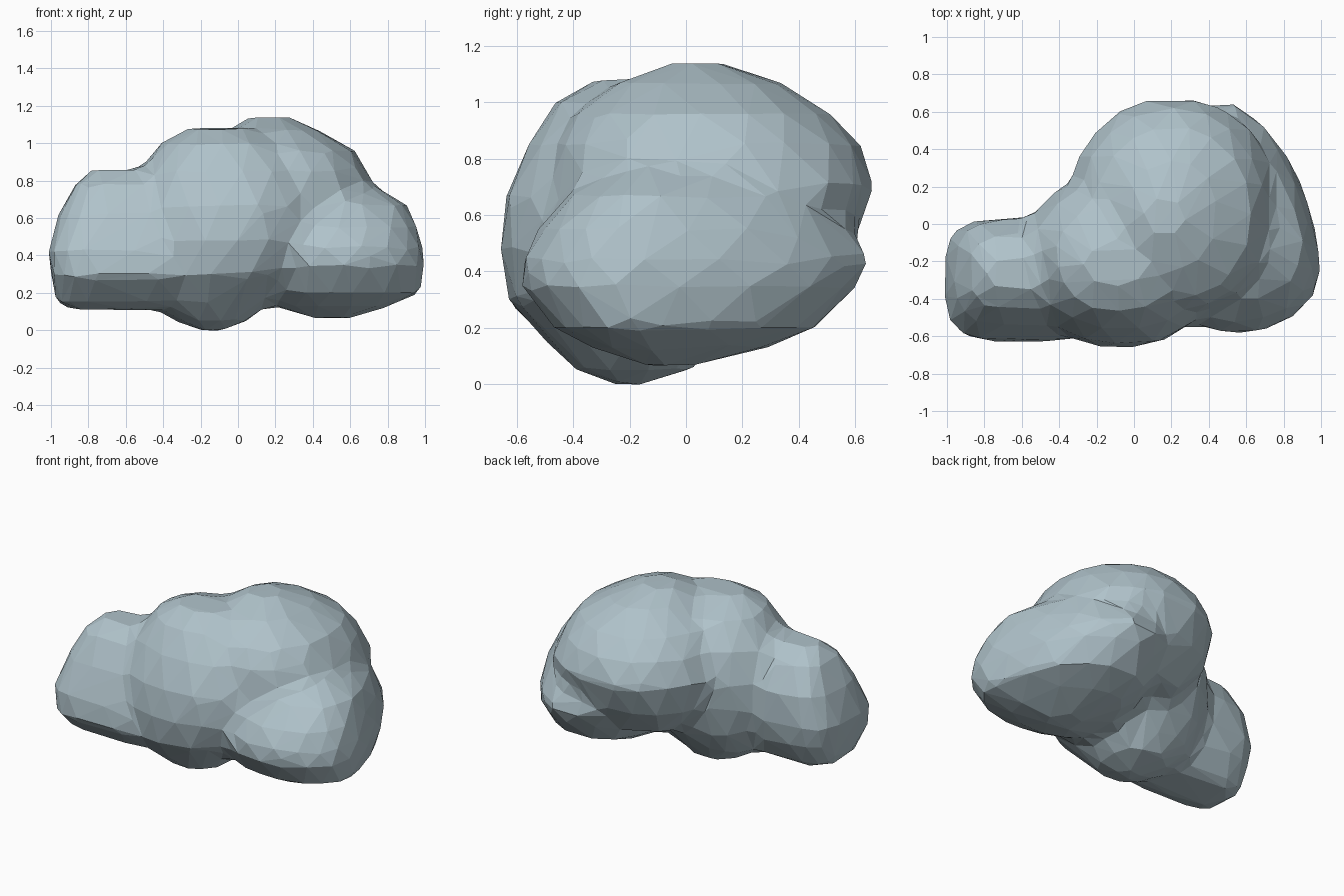
import bpy, bmesh, math, random

random.seed(7)
if "Cube" in bpy.data.objects:
    bpy.data.objects.remove(bpy.data.objects["Cube"], do_unlink=True)

stone = bpy.data.materials.new("pale blue grey")
stone.use_nodes = True
colour = (0.43, 0.54, 0.59, 1)
stone.diffuse_color = colour
stone.node_tree.nodes["Principled BSDF"].inputs["Base Color"].default_value = colour

bm = bmesh.new()


def rounded(value, power):
    """Squarer than a sine when the power is above two."""
    return math.copysign(abs(value) ** (2 / power), value)


def add_lobe(rings, power=2.2, sides=18, belly=0.5, back_skew=0.0):
    """Convex lump around rings of (z, x min, x max, y min, y max).
    The belly is where, from front to back, the lump is widest."""
    points = []
    for level, (z, left, right, front, back) in enumerate(rings):
        cx, rx = (left + right) / 2, (right - left) / 2
        cy = front + belly * (back - front)
        is_cap = level in (0, len(rings) - 1)
        count = 8 if is_cap else sides
        for i in range(count):
            angle = math.tau * (i + level % 2 / 2) / count + random.uniform(-0.06, 0.06)
            grow = random.uniform(1.0, 1.03)
            x = cx + rx * grow * rounded(math.cos(angle), power)
            across = rounded(math.sin(angle), power)
            ry = back - cy if across > 0 else cy - front
            y = cy + ry * grow * across
            x -= back_skew * max(0, y - cy)
            points.append(bm.verts.new((x, y, z)))
    hull = bmesh.ops.convex_hull(bm, input=points)
    spare = {v for v in hull["geom_interior"] + hull["geom_unused"]
             if isinstance(v, bmesh.types.BMVert)}
    bmesh.ops.delete(bm, geom=list(spare), context='VERTS')


# Small boxy lump at the side
add_lobe([
    (.11, -.88, -.3, -.38, -.12),
    (.15, -.97, -.25, -.48, -.08),
    (.29, -.99, -.2, -.63, 0),
    (.42, -1.01, -.2, -.62, .03),
    (.62, -.95, -.2, -.54, .02),
    (.78, -.87, -.2, -.45, -.06),
    (.86, -.78, -.3, -.35, -.18),
], power=3.6)

# Tall lump in the middle of the front, reaching the ground
add_lobe([
    (0, -.2, -.08, -.26, -.15),
    (.05, -.33, .05, -.39, .02),
    (.15, -.48, .15, -.49, .1),
    (.3, -.55, .32, -.62, .2),
    (.48, -.59, .43, -.66, .25),
    (.66, -.57, .45, -.64, .28),
    (.85, -.52, .38, -.56, .22),
    (1, -.41, .25, -.46, .1),
    (1.08, -.26, .08, -.32, -.1),
])

# Big dome at the back
add_lobe([
    (.3, -.14, .6, -.3, .44),
    (.5, -.3, .7, -.42, .58),
    (.7, -.33, .75, -.47, .67),
    (.85, -.28, .69, -.46, .61),
    (.96, -.2, .62, -.39, .51),
    (1.07, -.04, .43, -.24, .33),
    (1.14, .06, .27, -.06, .13),
])

# Wide low lump running front to back
add_lobe([
    (.065, .4, .6, -.14, .02),
    (.13, .2, .8, -.34, .28),
    (.2, .13, .97, -.47, .47),
    (.35, .1, 1, -.58, .6),
    (.44, .1, .99, -.58, .65),
    (.55, .14, .96, -.52, .57),
    (.67, .2, .9, -.41, .48),
    (.78, .35, .73, -.24, .3),
], power=2.05, belly=.32, back_skew=.13)

bmesh.ops.recalc_face_normals(bm, faces=bm.faces[:])
mesh = bpy.data.meshes.new("lumpy_boulder")
bm.to_mesh(mesh)
bm.free()
mesh.materials.append(stone)
boulder = bpy.data.objects.new("lumpy_boulder", mesh)
bpy.context.collection.objects.link(boulder)


def fuse(name):
    remesh = boulder.modifiers.new(name, 'REMESH')
    remesh.mode = 'VOXEL'
    remesh.voxel_size = 0.025


def offset(name, distance):
    displace = boulder.modifiers.new(name, 'DISPLACE')
    displace.mid_level = 0
    displace.strength = distance


# Fuse the lumps, then swell and shrink them to fill the valleys between
reach = 0.1
fuse("fuse lumps")
offset("swell", reach)
fuse("fuse swollen lumps")
offset("shrink", -reach)
fuse("clean surface")

# Soften, then reduce to large irregular flat facets
soften = boulder.modifiers.new("soften", 'SMOOTH')
soften.factor = 0.5
soften.iterations = 2
facets = boulder.modifiers.new("facets", 'DECIMATE')
facets.ratio = 0.022
